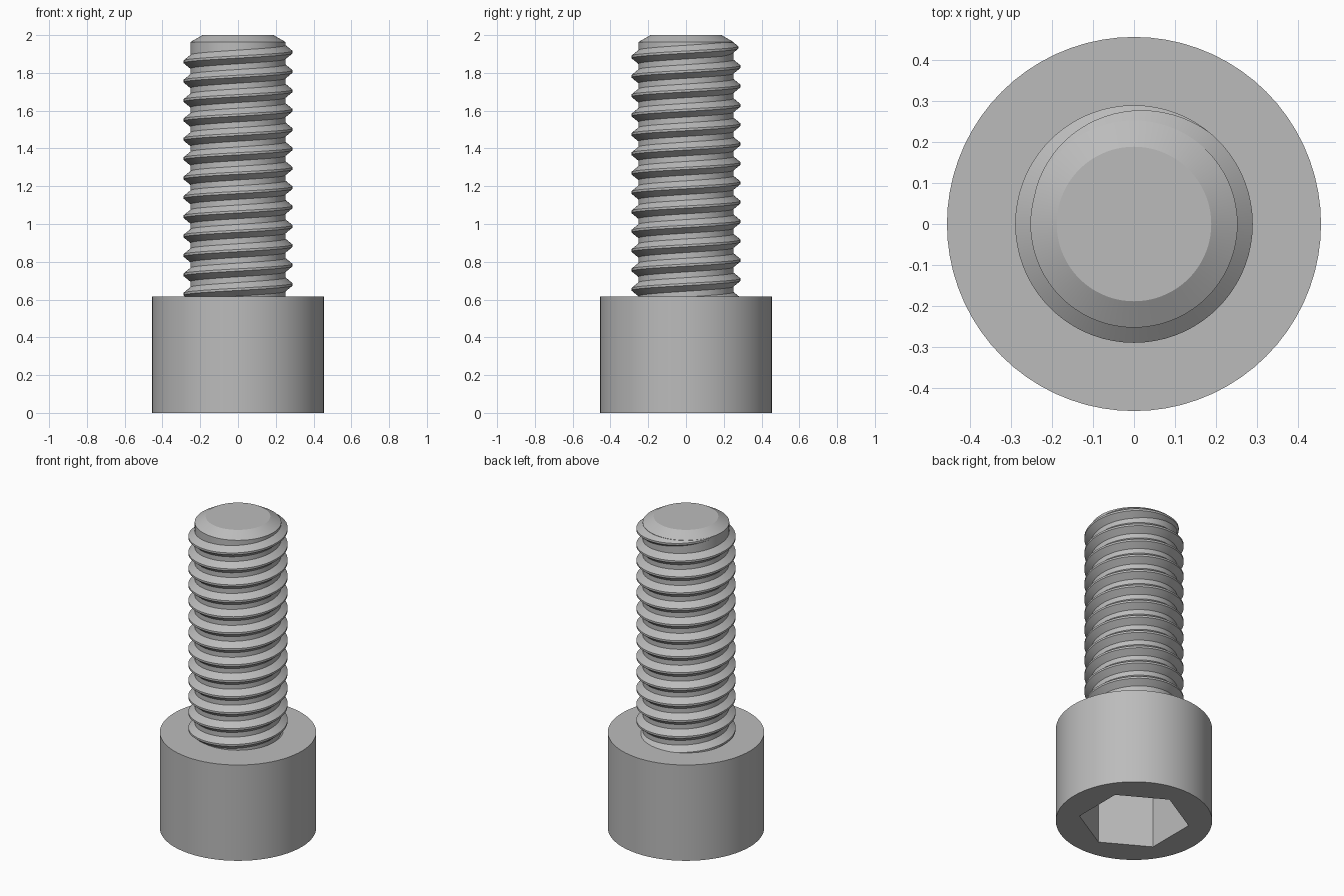
import bpy, bmesh
from math import cos, sin, pi, radians, floor

HEAD_R, HEAD_H = 0.455, 0.615
ROOT_R, CREST_R = 0.252, 0.289
PITCH = 0.1025
SEG = 72

cube = bpy.data.objects.get("Cube")
if cube:
    bpy.data.objects.remove(cube, do_unlink=True)

steel = bpy.data.materials.new("grey_steel")
steel.use_nodes = True
colour = (0.5, 0.5, 0.5, 1)
steel.diffuse_color = colour
steel.node_tree.nodes["Principled BSDF"].inputs["Base Color"].default_value = colour


def ring(bm, radius, z, count=SEG, turn=0.0):
    return [bm.verts.new((radius * cos(2 * pi * i / count + turn),
                          radius * sin(2 * pi * i / count + turn), z))
            for i in range(count)]


def bridge(bm, a, b):
    for i in range(len(a)):
        j = (i + 1) % len(a)
        bm.faces.new((a[i], a[j], b[j], b[i]))


def finish(bm, name, angle=25):
    bmesh.ops.recalc_face_normals(bm, faces=bm.faces)
    mesh = bpy.data.meshes.new(name)
    bm.to_mesh(mesh)
    bm.free()
    mesh.materials.append(steel)
    obj = bpy.data.objects.new(name, mesh)
    bpy.context.collection.objects.link(obj)
    bpy.ops.object.select_all(action='DESELECT')
    obj.select_set(True)
    bpy.context.view_layer.objects.active = obj
    bpy.ops.object.shade_smooth_by_angle(angle=radians(angle))
    return obj


# Cylindrical head with a hexagonal socket in its underside
bm = bmesh.new()
low, high = ring(bm, HEAD_R, 0), ring(bm, HEAD_R, HEAD_H)
bridge(bm, low, high)
bm.faces.new(high)
mouth = ring(bm, 0.322, 0, 6, radians(30))
floor_ring = ring(bm, 0.322, 0.38, 6, radians(30))
bridge(bm, mouth, floor_ring)
bm.faces.new(floor_ring)
# Rim: a fan from each socket corner, joined by one triangle per socket side
per = SEG // 6
shift = SEG // 12
for k in range(6):
    start = shift + k * per
    nxt = mouth[(k + 1) % 6]
    for i in range(per):
        a, b = low[(start + i) % SEG], low[(start + i + 1) % SEG]
        bm.faces.new((mouth[k] if i < per // 2 else nxt, a, b))
    bm.faces.new((mouth[k], low[(start + per // 2) % SEG], nxt))
finish(bm, "socket_head")

# Shank core with a chamfered tip
bm = bmesh.new()
rings = [ring(bm, r, z) for r, z in
         ((ROOT_R, HEAD_H - 0.02), (ROOT_R, 1.963), (0.188, 2.0))]
for a, b in zip(rings, rings[1:]):
    bridge(bm, a, b)
bm.faces.new(rings[-1])
bm.faces.new(rings[0])
finish(bm, "shank")

# Helical thread ridge, fading into the core near the tip
bm = bmesh.new()
CREST, FLANK = 0.006, 0.031
end, fade = radians(165), radians(115)
first = end - 2 * pi * 13.5
steps = floor(13.5 * SEG)
previous = None
for s in range(steps + 1):
    t = first + (end - first) * s / steps
    z = 1.91 + PITCH * t / (2 * pi)
    k = min(1.0, (end - t) / fade)
    crest = ROOT_R + (CREST_R - ROOT_R) * k
    half = CREST + FLANK * k
    section = ((ROOT_R - 0.001, -half), (crest, -CREST),
               (crest, CREST), (ROOT_R - 0.001, half))
    row = [bm.verts.new((r * cos(t), r * sin(t), z + dz)) for r, dz in section]
    if previous:
        for i in range(3):
            bm.faces.new((previous[i], row[i], row[i + 1], previous[i + 1]))
    else:
        bm.faces.new(row)
    previous = row
bm.faces.new(previous)
thread = finish(bm, "thread")
